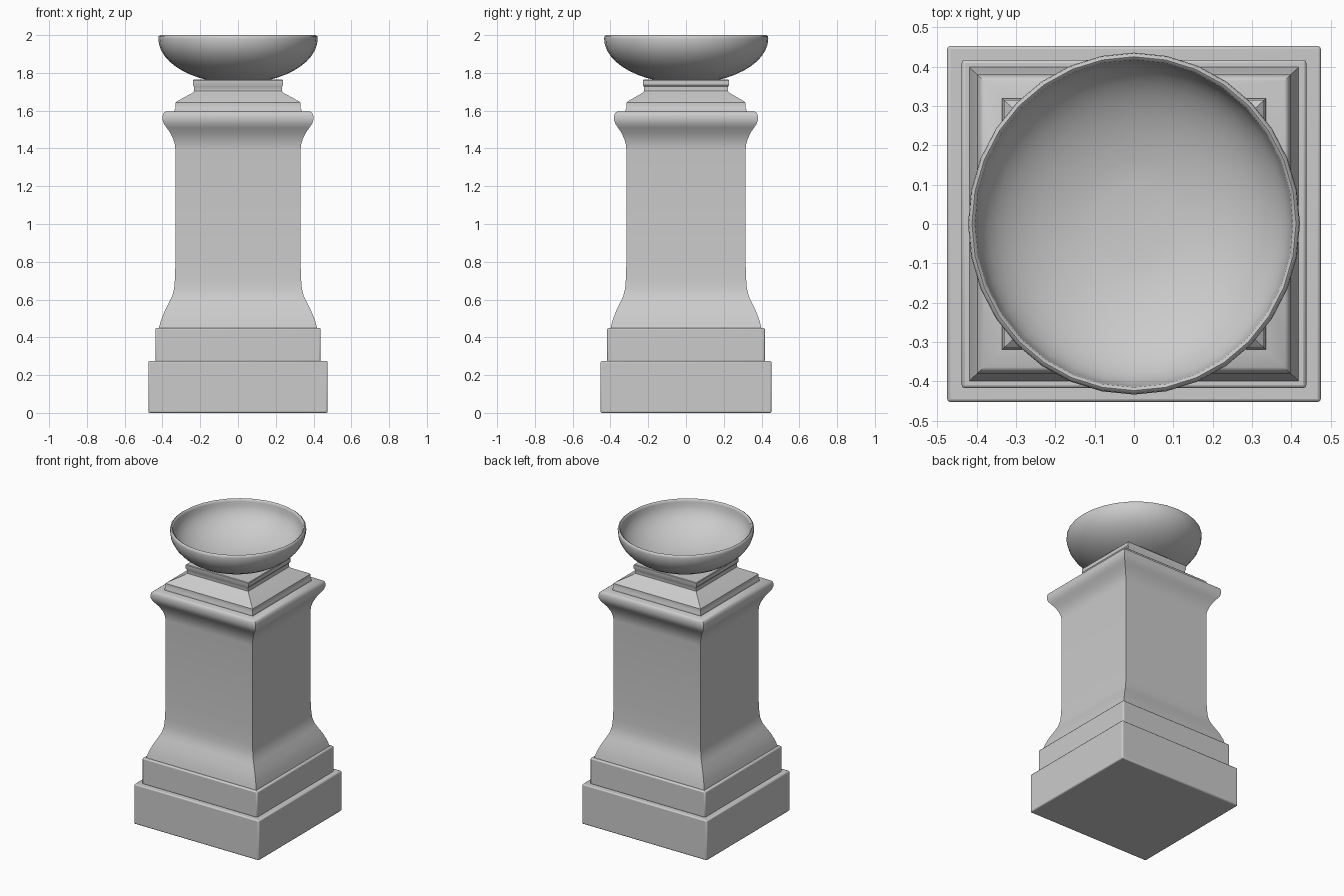
import bpy, bmesh, math

if "Cube" in bpy.data.objects:
    bpy.data.objects.remove(bpy.data.objects["Cube"])

RATIO = 0.953  # depth / width of the square parts


def finish(name, bm, angle):
    bmesh.ops.recalc_face_normals(bm, faces=bm.faces)
    me = bpy.data.meshes.new(name)
    bm.to_mesh(me)
    bm.free()
    ob = bpy.data.objects.new(name, me)
    bpy.context.collection.objects.link(ob)
    bpy.ops.object.select_all(action='DESELECT')
    ob.select_set(True)
    bpy.context.view_layer.objects.active = ob
    bpy.ops.object.shade_smooth_by_angle(angle=math.radians(angle))
    return ob


def skin(bm, rings):
    for a, b in zip(rings, rings[1:]):
        n = len(a)
        for i in range(n):
            bm.faces.new((a[i], a[(i + 1) % n], b[(i + 1) % n], b[i]))
    bm.faces.new(rings[0])
    bm.faces.new(rings[-1])


def square_tower(name, profile, angle=35):
    """Stack rectangles of given half width and height."""
    bm = bmesh.new()
    rings = [[bm.verts.new((sx * w, sy * w * RATIO, z))
              for sx, sy in ((-1, -1), (1, -1), (1, 1), (-1, 1))]
             for w, z in profile]
    skin(bm, rings)
    return finish(name, bm, angle)


def block(name, half, z0, z1, bevel=0.008):
    ob = square_tower(name, [(half, z0), (half, z1)])
    mod = ob.modifiers.new("soft_edges", 'BEVEL')
    mod.width = bevel
    mod.segments = 2
    return ob


# Stepped base
block("base_lower_block", 0.475, 0.0, 0.275)
block("base_upper_block", 0.438, 0.27, 0.45)

# Flared shaft with rolled moulding at the top
square_tower("shaft", [
    (0.42, 0.445), (0.408, 0.49), (0.388, 0.54), (0.362, 0.59), (0.348, 0.62),
    (0.338, 0.66), (0.334, 0.71), (0.331, 0.80), (0.331, 1.39), (0.334, 1.42),
    (0.343, 1.45), (0.36, 1.485), (0.378, 1.51), (0.392, 1.53), (0.399, 1.55),
    (0.399, 1.572), (0.394, 1.588), (0.382, 1.596), (0.3, 1.596)], 40)

# Sloped cap and neck
square_tower("cap", [
    (0.335, 1.592), (0.335, 1.605), (0.331, 1.612), (0.331, 1.642), (0.322, 1.65),
    (0.243, 1.693), (0.234, 1.703), (0.234, 1.728), (0.239, 1.735),
    (0.239, 1.76), (0.236, 1.764)])

# Open bowl: outer shell, rounded rim, inner shell
OUT, RIM, DEPTH, WALL = 0.422, 1.982, 0.238, 0.02
profile = []
for i in range(11):
    a = math.radians(14 + 76 * i / 10)
    profile.append((OUT * math.sin(a), RIM - DEPTH * math.cos(a)))
profile += [(OUT - 0.002, 1.994), (OUT - 0.010, 2.0), (OUT - 0.018, 1.994)]
for i in range(11):
    a = math.radians(90 - 75.5 * i / 10)
    profile.append(((OUT - WALL) * math.sin(a), RIM - (DEPTH - WALL) * math.cos(a)))
bm = bmesh.new()
N = 32
rings = [[bm.verts.new((r * math.cos(2 * math.pi * k / N),
                        1.03 * r * math.sin(2 * math.pi * k / N) + 0.001, z))
          for k in range(N)] for r, z in profile]
skin(bm, rings)
finish("bowl", bm, 50)
